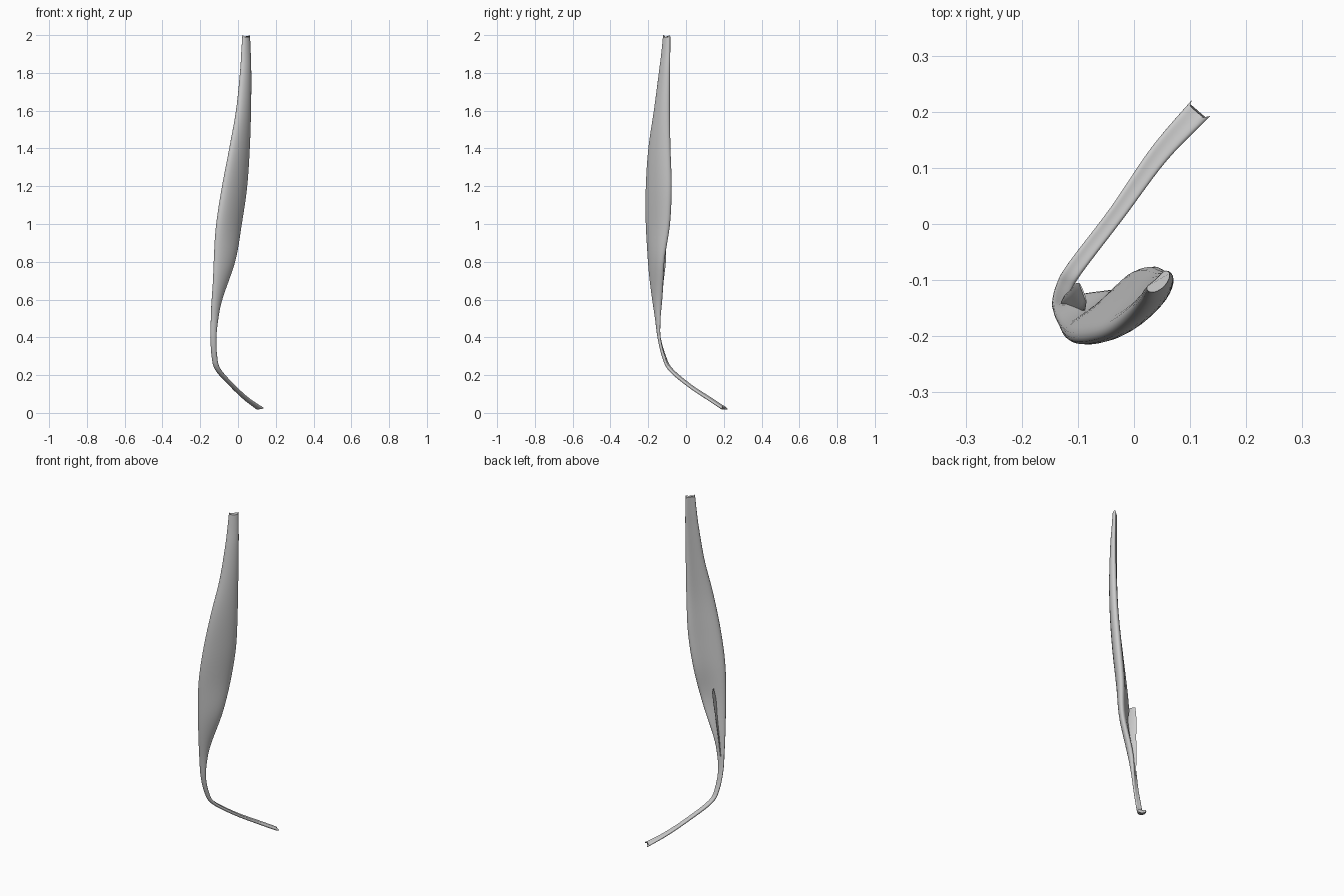
import bpy, bmesh, math
from mathutils import Vector

if "Cube" in bpy.data.objects:
    bpy.data.objects.remove(bpy.data.objects["Cube"])


def spline(rows, steps):
    # Catmull-Rom interpolation through all columns
    out, n = [], len(rows)
    for i in range(n - 1):
        p = [rows[max(0, min(n - 1, i + k))] for k in (-1, 0, 1, 2)]
        for s in range(steps):
            t = s / steps
            out.append([0.5 * (2 * b + (c - a) * t + (2 * a - 5 * b + 4 * c - d) * t * t
                               + (3 * b - a - 3 * c + d) * t ** 3) for a, b, c, d in zip(*p)])
    out.append(list(rows[-1]))
    return out


def loft(name, rows, sides=28, steps=6, fork=0.0):
    # row: x, y, z, half width, half thickness, angle of the wide axis
    rings = spline(rows, steps)
    pts = [Vector(r[:3]) for r in rings]
    bm = bmesh.new()
    loops = []
    for i, r in enumerate(rings):
        tan = (pts[min(i + 1, len(pts) - 1)] - pts[max(i - 1, 0)]).normalized()
        ang = math.radians(r[5])
        u = Vector((math.cos(ang), math.sin(ang), 0))
        u = (u - tan * u.dot(tan)).normalized()
        v = tan.cross(u)
        end = -1 if i == 0 else (1 if i == len(rings) - 1 else 0)
        loop = []
        for k in range(sides):
            t = 2 * math.pi * k / sides
            c, s = math.cos(t), math.sin(t)
            if s < 0:
                s *= 1 - 0.55 * s * s      # hollow along the back face
            p = pts[i] + u * (c * r[3]) + v * (s * r[4])
            p -= tan * (end * fork * (1 - c * c))   # forked ends
            loop.append(bm.verts.new(p))
        loops.append(loop)
    for a, b in zip(loops, loops[1:]):
        for k in range(sides):
            j = (k + 1) % sides
            bm.faces.new((a[k], a[j], b[j], b[k]))
    bm.faces.new(loops[0])
    bm.faces.new(loops[-1][::-1])
    bmesh.ops.recalc_face_normals(bm, faces=bm.faces)
    mesh = bpy.data.meshes.new(name)
    bm.to_mesh(mesh)
    bm.free()
    ob = bpy.data.objects.new(name, mesh)
    bpy.context.collection.objects.link(ob)
    bpy.context.view_layer.objects.active = ob
    ob.select_set(True)
    bpy.ops.object.shade_smooth_by_angle(angle=math.radians(40))
    ob.select_set(False)
    return ob


# Muscle belly running down into the bent tendon
loft("muscle_and_tendon", [
    (0.043, -0.102, 2.00, 0.025, 0.013, 42),
    (0.042, -0.107, 1.90, 0.031, 0.017, 42),
    (0.040, -0.114, 1.80, 0.037, 0.021, 44),
    (0.029, -0.127, 1.60, 0.052, 0.027, 48),
    (0.008, -0.140, 1.40, 0.074, 0.031, 48),
    (-0.018, -0.144, 1.20, 0.089, 0.035, 46),
    (-0.048, -0.149, 1.00, 0.087, 0.034, 43),
    (-0.073, -0.158, 0.80, 0.066, 0.027, 35),
    (-0.112, -0.152, 0.60, 0.033, 0.021, 42),
    (-0.124, -0.148, 0.50, 0.021, 0.015, 25),
    (-0.130, -0.140, 0.40, 0.016, 0.011, 0),
    (-0.125, -0.115, 0.30, 0.015, 0.012, -15),
    (-0.106, -0.080, 0.23, 0.015, 0.012, -30),
    (-0.030, 0.020, 0.145, 0.015, 0.011, -38),
    (0.045, 0.125, 0.075, 0.018, 0.011, -40),
    (0.119, 0.206, 0.022, 0.022, 0.011, -28),
], fork=0.025)

# Thin loose edge on the inner lower back
loft("back_flap", [
    (-0.091, -0.122, 0.87, 0.018, 0.002, 110),
    (-0.097, -0.131, 0.80, 0.026, 0.004, 110),
    (-0.105, -0.138, 0.70, 0.022, 0.004, 115),
    (-0.116, -0.142, 0.60, 0.017, 0.004, 115),
    (-0.126, -0.146, 0.48, 0.008, 0.003, 120),
], sides=12, steps=4)
